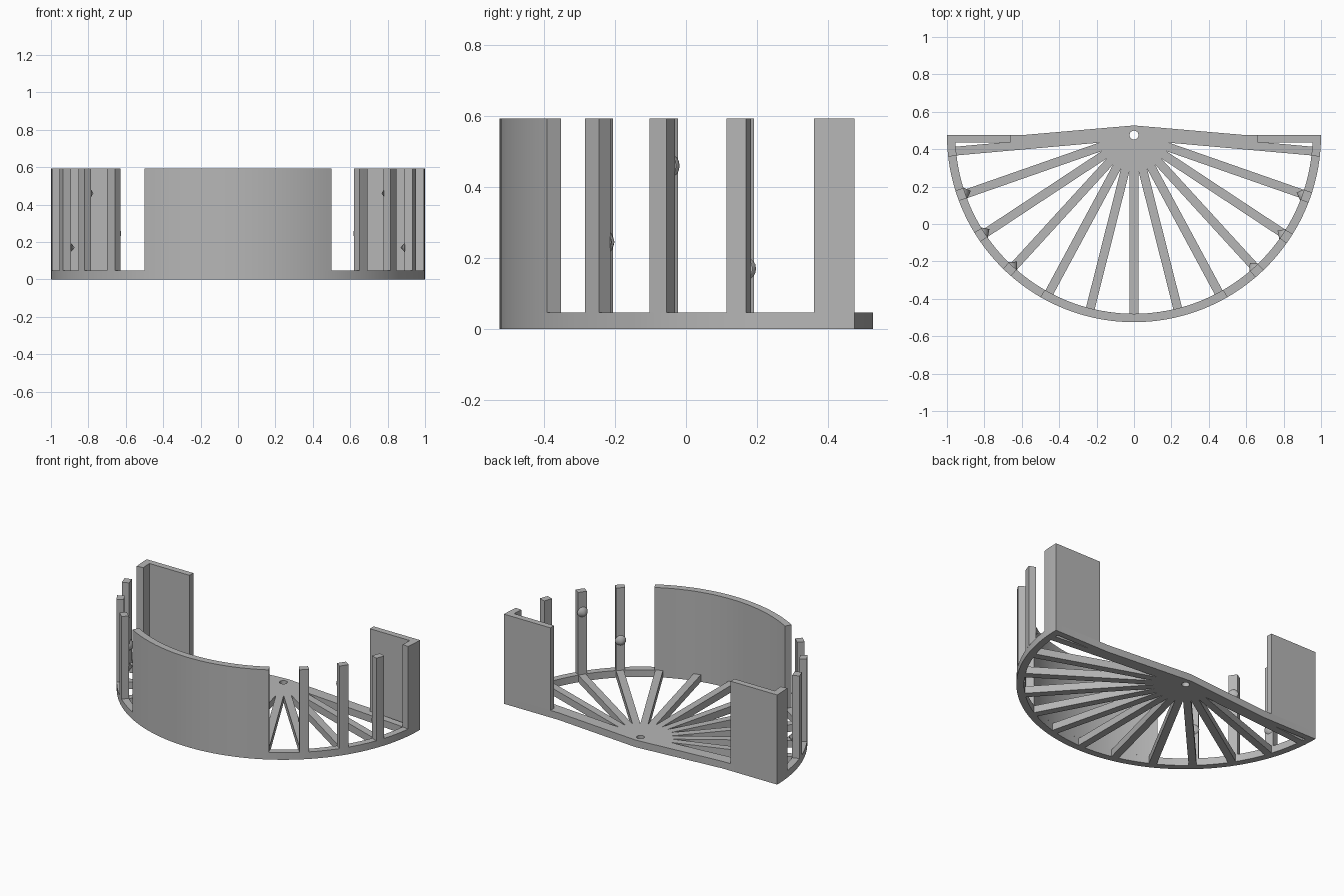
import bpy, bmesh
from math import sin, cos, tan, asin, sqrt, pi, radians
from mathutils import Vector

if "Cube" in bpy.data.objects:
    bpy.data.objects.remove(bpy.data.objects["Cube"])

CY = 0.475              # centre of the half circle
R_OUT, R_IN = 1.0, 0.955
BASE, TOP = 0.047, 0.593
HALF = 0.0235           # half width of a spoke
STEP = radians(14.15)   # angle between spokes
BACK = 0.04             # back panel thickness

grey = bpy.data.materials.new("light_grey")
grey.use_nodes = True
colour = (0.47, 0.47, 0.47, 1)
grey.diffuse_color = colour
grey.node_tree.nodes["Principled BSDF"].inputs["Base Color"].default_value = colour


def at(r, a):
    """Point at angle a from the front, turning towards +x."""
    return (r * sin(a), -r * cos(a))


def arc(r, a, b):
    n = max(2, round(abs(b - a) / radians(2.5)))
    return [at(r, a + (b - a) * i / n) for i in range(n + 1)]


def mirror(pts):
    return [(-x, y) for x, y in reversed(pts)]


def add_mesh(name, bm):
    bmesh.ops.recalc_face_normals(bm, faces=bm.faces)
    mesh = bpy.data.meshes.new(name)
    bm.to_mesh(mesh)
    bm.free()
    mesh.materials.append(grey)
    obj = bpy.data.objects.new(name, mesh)
    bpy.context.collection.objects.link(obj)
    bpy.ops.object.select_all(action='DESELECT')
    obj.select_set(True)
    bpy.context.view_layer.objects.active = obj
    bpy.ops.object.shade_smooth_by_angle(angle=radians(30))
    return obj


def prism(name, loops, z0, z1):
    """Extrude an outline, with further loops as holes."""
    curve = bpy.data.curves.new(name + "_outline", 'CURVE')
    curve.dimensions = '2D'
    curve.fill_mode = 'BOTH'
    curve.extrude = (z1 - z0) / 2
    for pts in loops:
        s = curve.splines.new('POLY')
        s.points.add(len(pts) - 1)
        for p, (x, y) in zip(s.points, pts):
            p.co = (x, y, 0, 1)
        s.use_cyclic_u = True
    tmp = bpy.data.objects.new(name + "_outline", curve)
    bpy.context.collection.objects.link(tmp)
    graph = bpy.context.evaluated_depsgraph_get()
    mesh = bpy.data.meshes.new_from_object(tmp.evaluated_get(graph))
    bm = bmesh.new()
    bm.from_mesh(mesh)
    bpy.data.objects.remove(tmp)
    bpy.data.curves.remove(curve)
    bpy.data.meshes.remove(mesh)
    bmesh.ops.remove_doubles(bm, verts=bm.verts, dist=0.0001)
    bmesh.ops.translate(bm, verts=bm.verts, vec=(0, CY, (z0 + z1) / 2))
    return add_mesh(name, bm)


# Spoked base: half disc with a raised back edge, wedge openings and a pivot hole
outline = arc(R_OUT, -pi / 2, pi / 2) + [(0.6, 0), (0, 0.052), (-0.6, 0)]
edge = asin(HALF / R_IN)
holes = [[(0.024 * cos(i * pi / 12), 0.024 * sin(i * pi / 12)) for i in range(24)]]
for i in range(6):
    a, b = i * STEP, (i + 1) * STEP
    tip = at(HALF / sin(STEP / 2), (a + b) / 2)
    wedge = [tip] + arc(R_IN, a + edge, b - edge)
    holes += [wedge, mirror(wedge)]
last = 6 * STEP
corner = (sqrt(R_IN ** 2 - BACK ** 2), -BACK)
sliver = [at(R_IN, last + edge), corner, ((BACK + HALF / sin(last)) * tan(last), -BACK)]
holes += [sliver, mirror(sliver)]
prism("spoked_base", [outline] + holes, 0, BASE)


def ring_piece(a, b):
    return arc(R_OUT, a, b) + arc(R_IN, b, a)


# Curved front wall
prism("front_wall", [ring_piece(-pi / 6, pi / 6)], BASE, TOP)

for side, sign, shift in (("left", 1, 0), ("right", -1, 0.6)):
    # Corner panel: back plate with a short curved return
    start = radians(83.4)
    panel = arc(R_OUT, start, pi / 2) + [(0.66, 0), (0.66, -BACK), corner]
    panel += arc(R_IN, pi / 2 - asin(BACK / R_IN), start)[1:]
    prism(side + "_corner_panel", [panel if sign > 0 else mirror(panel)], BASE, TOP)

    # Upright posts, each with a small cone on its inner face
    for n, z in enumerate((0.245, 0.46, 0.17)):
        mid = sign * (radians(42.2 + shift) + n * STEP)
        half = radians(1.68)
        prism(f"{side}_post_{n + 1}", [ring_piece(mid - half, mid + half)], BASE, TOP)
        bm = bmesh.new()
        bmesh.ops.create_cone(bm, cap_ends=True, segments=16,
                              radius1=0.034, radius2=0, depth=0.034)
        nub = add_mesh(f"{side}_post_nub_{n + 1}", bm)
        inward = -Vector((*at(1, mid), 0))
        x, y = at(R_IN - 0.016, mid)
        nub.location = (x, y + CY, z)
        nub.rotation_euler = inward.to_track_quat('Z', 'Y').to_euler()
